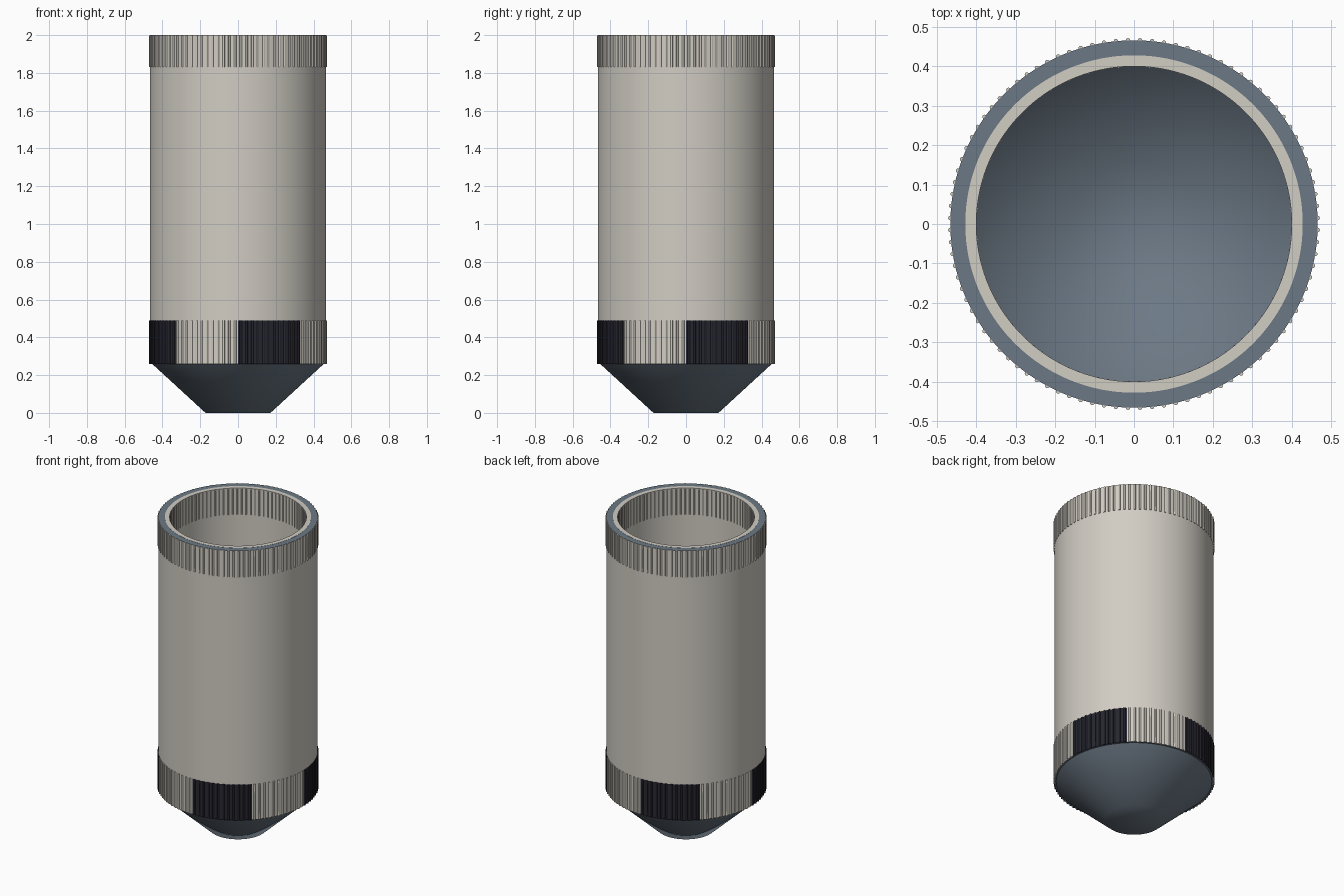
import bpy, bmesh, math
from mathutils import Matrix

cube = bpy.data.objects.get("Cube")
if cube:
    bpy.data.objects.remove(cube)

SIDES = 192
RIBS = 96
WALL, LINER, BORE = 0.466, 0.428, 0.402
CONE_TOP, BAND_TOP, COLLAR, TOP = 0.26, 0.49, 1.83, 2.0


def material(name, rgb):
    m = bpy.data.materials.new(name)
    m.use_nodes = True
    m.diffuse_color = (*rgb, 1)
    m.node_tree.nodes["Principled BSDF"].inputs["Base Color"].default_value = (*rgb, 1)
    return m


CREAM = material("warm_cream", (0.64, 0.61, 0.55))
SLATE = material("slate_grey", (0.15, 0.19, 0.235))
BLACK = material("near_black", (0.02, 0.02, 0.03))


def finish(name, bm, mats, angle):
    mesh = bpy.data.meshes.new(name)
    bm.to_mesh(mesh)
    bm.free()
    for m in mats:
        mesh.materials.append(m)
    ob = bpy.data.objects.new(name, mesh)
    bpy.context.collection.objects.link(ob)
    bpy.ops.object.select_all(action="DESELECT")
    ob.select_set(True)
    bpy.context.view_layer.objects.active = ob
    bpy.ops.object.shade_smooth_by_angle(angle=math.radians(angle))
    return ob


def checker(face):
    """Alternate the two colours every eighth of a turn."""
    c = face.calc_center_median()
    turn = math.atan2(c.y, c.x) % math.tau
    return 1 - int(turn / (math.pi / 4)) % 2


def lathe(name, profile, mats, rule=None, angle=30):
    """Spin (radius, height) points, listed so that normals face outward."""
    bm = bmesh.new()
    verts = [bm.verts.new((r, 0, z)) for r, z in profile]
    edges = [bm.edges.new(pair) for pair in zip(verts, verts[1:])]
    bmesh.ops.spin(bm, geom=verts + edges, axis=(0, 0, 1), cent=(0, 0, 0),
                   angle=math.tau, steps=SIDES)
    bmesh.ops.remove_doubles(bm, verts=bm.verts, dist=1e-5)
    bmesh.ops.recalc_face_normals(bm, faces=bm.faces)
    if rule:
        for f in bm.faces:
            f.material_index = rule(f)
    return finish(name, bm, mats, angle)


def ribs(name, radius, low, high, mats, rule=None, size=0.006):
    """A ring of thin upright round bars half sunk into a wall."""
    bm = bmesh.new()
    for i in range(RIBS):
        spot = (Matrix.Rotation(math.tau * (i + 0.5) / RIBS, 4, "Z")
                @ Matrix.Translation((radius, 0, (low + high) / 2)))
        bmesh.ops.create_cone(bm, cap_ends=True, segments=8, radius1=size,
                              radius2=size, depth=high - low, matrix=spot)
    if rule:
        for f in bm.faces:
            f.material_index = rule(f)
    return finish(name, bm, mats, 50)


# Main tube: outer wall, flat lip and bore
lathe("tube_body",
      [(WALL, BAND_TOP), (WALL, TOP), (BORE, TOP), (BORE, CONE_TOP)],
      [CREAM, SLATE],
      lambda f: int(abs(f.normal.z) > 0.5))
bpy.data.objects["tube_body"].data.update()

# Cream liner lip inside the slate rim
lathe("liner_lip",
      [(LINER, TOP - 0.004), (LINER, TOP + 0.001), (BORE - 0.002, TOP + 0.001),
       (BORE - 0.002, TOP - 0.004), (LINER, TOP - 0.004)], [CREAM])

# Checked lower band and its underside
lathe("lower_band", [(WALL, CONE_TOP), (WALL, BAND_TOP)], [CREAM, BLACK], checker)
lathe("band_underside", [(BORE, CONE_TOP), (WALL, CONE_TOP)], [SLATE])

# Ribbing on the top collar, inside and out, and on the lower band
ribs("collar_ribs", WALL, COLLAR, TOP - 0.001, [CREAM])
ribs("inner_collar_ribs", BORE, COLLAR, TOP - 0.005, [CREAM], size=0.004)
ribs("lower_band_ribs", WALL, CONE_TOP, BAND_TOP, [CREAM, BLACK], checker)

# Tapered base and the dished floor inside it
lathe("base_cone", [(0, 0), (0.172, 0), (0.455, CONE_TOP)], [SLATE], angle=50)
lathe("inner_floor", [(0, 0.02), (0.16, 0.02), (BORE, CONE_TOP)], [SLATE], angle=50)
